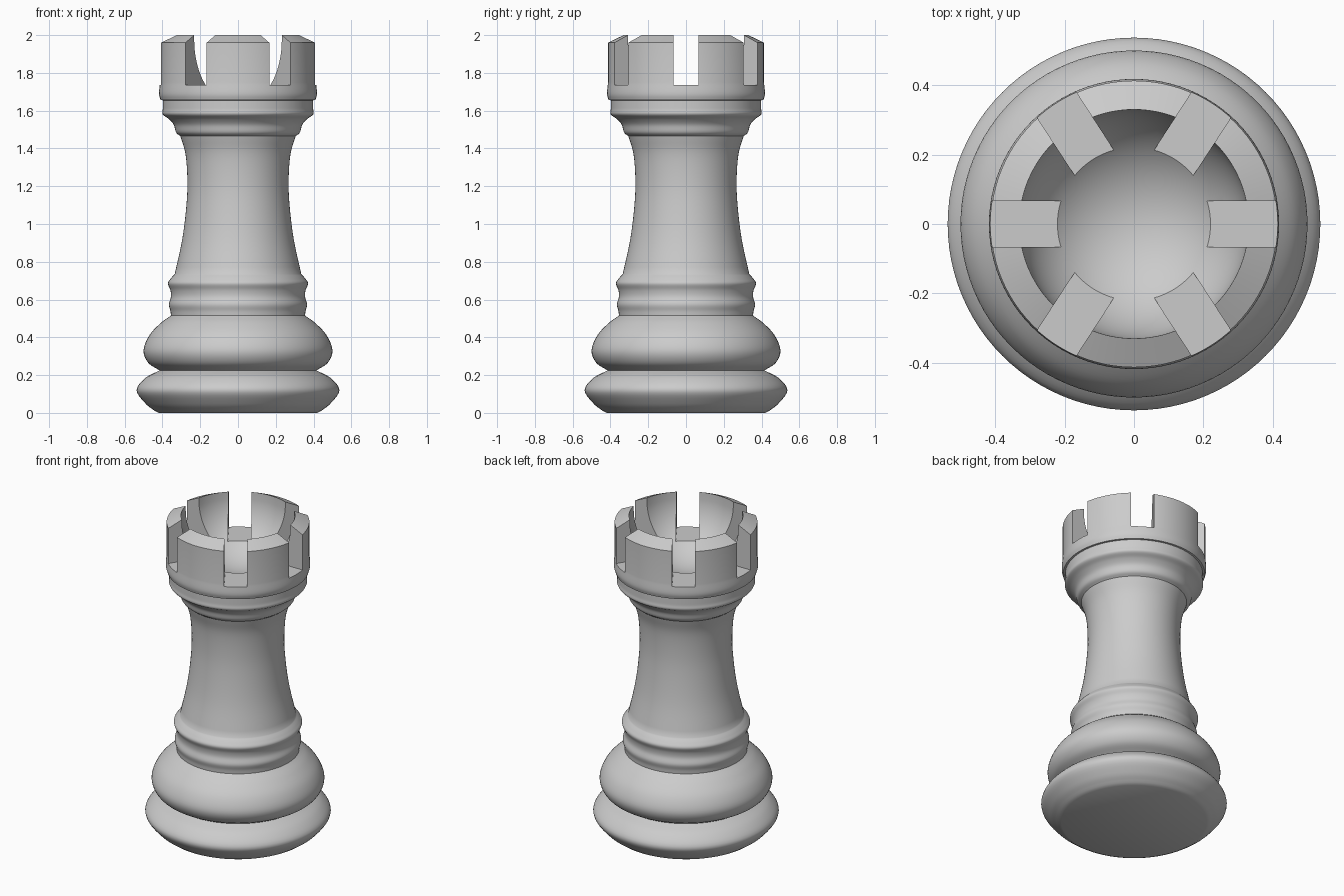
import bpy, bmesh, math
from mathutils import Matrix, Vector

if "Cube" in bpy.data.objects:
    bpy.data.objects.remove(bpy.data.objects["Cube"])

SEGMENTS = 96


def smooth_run(points, steps=5):
    """Catmull-Rom curve through a run of (radius, z) points."""
    p = [Vector(q) for q in points]
    p = [2 * p[0] - p[1]] + p + [2 * p[-1] - p[-2]]
    out = []
    for a, b, c, d in zip(p, p[1:], p[2:], p[3:]):
        for i in range(steps):
            t = i / steps
            out.append(0.5 * (2 * b + (c - a) * t + (2 * a - 5 * b + 4 * c - d) * t ** 2
                              + (3 * b - a - 3 * c + d) * t ** 3))
    return out + [p[-2]]


# Outer profile, split into runs that meet at creases
runs = [
    # foot ring
    [(0.44, 0.01), (0.49, 0.05), (0.537, 0.12), (0.49, 0.185), (0.415, 0.225)],
    # large bulge
    [(0.415, 0.225), (0.475, 0.265), (0.50, 0.33), (0.47, 0.41), (0.41, 0.475), (0.355, 0.515)],
    # double ring
    [(0.355, 0.515), (0.358, 0.54), (0.366, 0.575), (0.355, 0.615), (0.358, 0.65),
     (0.371, 0.685), (0.357, 0.71), (0.335, 0.735)],
    # waisted column
    [(0.335, 0.735), (0.295, 0.92), (0.273, 1.10), (0.268, 1.235), (0.278, 1.37), (0.305, 1.465)],
    # flared collar
    [(0.305, 1.465), (0.328, 1.485), (0.34, 1.525), (0.365, 1.555), (0.398, 1.58),
     (0.398, 1.61), (0.398, 1.655)],
    # crown wall
    [(0.41, 1.656), (0.418, 1.69), (0.413, 1.75)],
    [(0.413, 1.75), (0.413, 1.96)],
]
profile = [Vector((0, 0)), Vector((0.42, 0))]
for run in runs:
    pts = smooth_run(run, 1 if len(run) == 2 else 5)
    profile += pts[1:] if (pts[0] - profile[-1]).length < 1e-5 else pts

# Sloped rim and round bowl
profile.append(Vector((0.33, 2.0)))
for i in range(1, 19):
    a = math.pi / 2 * i / 18
    profile.append(Vector((0.33 * math.cos(a), 1.98 - 0.33 * math.sin(a))))

# Lathe the profile
bm = bmesh.new()
verts = [bm.verts.new((r, 0, z)) for r, z in profile]
edges = [bm.edges.new(pair) for pair in zip(verts, verts[1:])]
bmesh.ops.spin(bm, geom=verts + edges, cent=(0, 0, 0), axis=(0, 0, 1),
               angle=math.tau, steps=SEGMENTS)
bmesh.ops.remove_doubles(bm, verts=bm.verts, dist=1e-4)
bmesh.ops.recalc_face_normals(bm, faces=bm.faces)
mesh = bpy.data.meshes.new("rook")
bm.to_mesh(mesh)
bm.free()
rook = bpy.data.objects.new("rook", mesh)
bpy.context.collection.objects.link(rook)

# Battlement slots: three bars cut across the crown
for i, angle in enumerate((0, 57, 123)):
    bm = bmesh.new()
    bmesh.ops.create_cube(bm, size=1, matrix=Matrix.Rotation(math.radians(angle), 4, 'Z')
                          @ Matrix.Translation((0, 0, 1.935))
                          @ Matrix.Diagonal((1.2, 0.134, 0.4, 1)))
    cut_mesh = bpy.data.meshes.new("slot_cutter")
    bm.to_mesh(cut_mesh)
    bm.free()
    cutter = bpy.data.objects.new(f"slot_cutter_{i}", cut_mesh)
    cutter.hide_render = True
    bpy.context.collection.objects.link(cutter)
    mod = rook.modifiers.new("slot", 'BOOLEAN')
    mod.operation = 'DIFFERENCE'
    mod.solver = 'EXACT'
    mod.object = cutter

# Apply the cuts, remove the cutters, shade smooth with crisp creases
bpy.context.view_layer.update()
cut = bpy.data.meshes.new_from_object(rook.evaluated_get(bpy.context.evaluated_depsgraph_get()))
for mod in list(rook.modifiers):
    cutter = mod.object
    rook.modifiers.remove(mod)
    bpy.data.objects.remove(cutter)
rook.data = cut
bpy.context.view_layer.objects.active = rook
rook.select_set(True)
bpy.ops.object.shade_smooth_by_angle(angle=math.radians(32))
